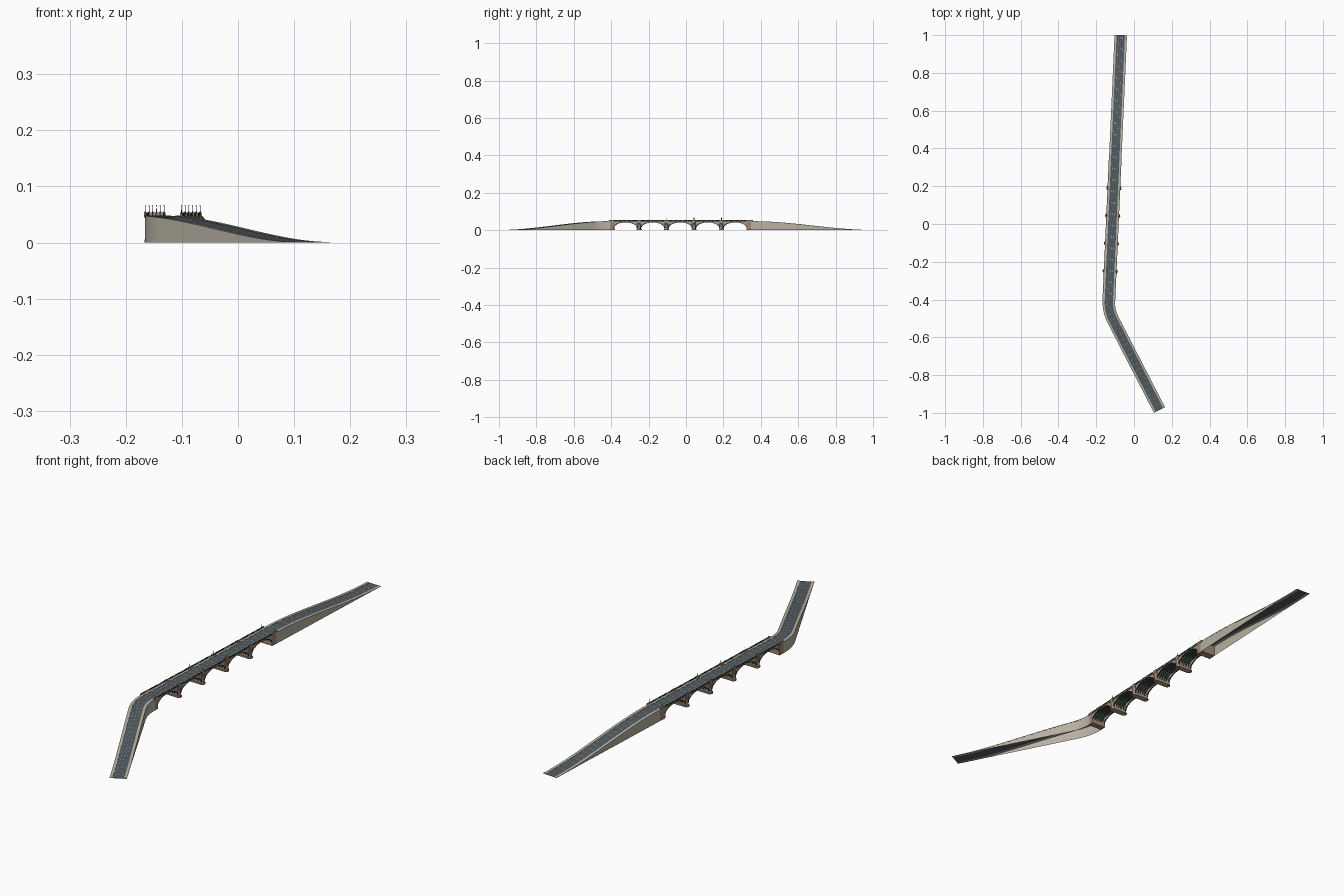
import bpy, bmesh, math
from mathutils import Vector, Matrix

if "Cube" in bpy.data.objects:
    bpy.data.objects.remove(bpy.data.objects["Cube"])

SLOPE = 0.045
FRAME = Matrix.Translation((-0.115, 0, 0)) @ Matrix.Rotation(-math.atan(SLOPE), 4, 'Z')
SOUTH, NORTH = -0.41, 0.357      # ends of the arched bridge

def mat(name, rgb):
    m = bpy.data.materials.new(name)
    m.diffuse_color = (*rgb, 1)
    m.use_nodes = True
    m.node_tree.nodes["Principled BSDF"].inputs["Base Color"].default_value = m.diffuse_color
    return m

ASPHALT = mat("asphalt", (0.085, 0.105, 0.12))
STONE = mat("pale_stone", (0.48, 0.45, 0.37))
TAN = mat("tan_stone", (0.42, 0.33, 0.25))
GRANITE = mat("pink_granite", (0.36, 0.23, 0.18))
IRON = mat("dark_green_iron", (0.03, 0.055, 0.04))
WHITE = mat("white_paint", (0.55, 0.57, 0.57))

def finish(name, bm, material, local=True, smooth=False):
    bmesh.ops.recalc_face_normals(bm, faces=bm.faces)
    me = bpy.data.meshes.new(name)
    bm.to_mesh(me)
    bm.free()
    ob = bpy.data.objects.new(name, me)
    bpy.context.collection.objects.link(ob)
    me.materials.append(material)
    if local:
        ob.matrix_world = FRAME
    if smooth:
        bpy.context.view_layer.objects.active = ob
        ob.select_set(True)
        bpy.ops.object.shade_smooth_by_angle(angle=math.radians(40))
        ob.select_set(False)
    return ob

def box(bm, x0, x1, y0, y1, z0, z1):
    m = Matrix.Translation(((x0 + x1) / 2, (y0 + y1) / 2, (z0 + z1) / 2)) @ \
        Matrix.Diagonal((x1 - x0, y1 - y0, z1 - z0, 1))
    bmesh.ops.create_cube(bm, size=1, matrix=m)

def prism(bm, poly, x0, x1):
    a = [bm.verts.new((x0, y, z)) for y, z in poly]
    b = [bm.verts.new((x1, y, z)) for y, z in poly]
    n = len(poly)
    bm.faces.new(a)
    bm.faces.new(b[::-1])
    for i in range(n):
        bm.faces.new((a[i], a[(i + 1) % n], b[(i + 1) % n], b[i]))

def lathe(bm, x, y, profile, sides):
    rings = [[bm.verts.new((x + r * math.cos(2 * math.pi * k / sides),
                            y + r * math.sin(2 * math.pi * k / sides), z))
              for k in range(sides)] for r, z in profile]
    for a, b in zip(rings, rings[1:]):
        for k in range(sides):
            bm.faces.new((a[k], a[(k + 1) % sides], b[(k + 1) % sides], b[k]))
    bm.faces.new(rings[0])
    bm.faces.new(rings[-1])

# Road centre line: long straight, rounded bend, short straight
north_end, corner, south_end = Vector((-0.07, 1)), Vector((-0.1355, -0.46)), Vector((0.135, -0.985))
b0 = corner + (north_end - corner).normalized() * 0.055
b1 = corner + (south_end - corner).normalized() * 0.055
pts = [north_end.lerp(b0, i / 140) for i in range(140)]
pts += [b0.lerp(corner, i / 12).lerp(corner.lerp(b1, i / 12), i / 12) for i in range(12)]
pts += [b1.lerp(south_end, i / 54) for i in range(55)]

def height(y):
    t = (y - NORTH) / (1 - NORTH) if y > 0 else (SOUTH - y) / (SOUTH + 0.985)
    t = min(max(t, 0), 1)
    return 0.001 + 0.047 * (1 - t * t * (3 - 2 * t))

stations = []
for i, p in enumerate(pts):
    d = (pts[min(i + 1, len(pts) - 1)] - pts[max(i - 1, 0)]).normalized()
    stations.append((p, Vector((-d.y, d.x)), height(p.y)))

def sweep(bm, section, sts, closed=True):
    """section: (offset, dz); dz None drops the point to the ground"""
    rows = []
    for p, n, z in sts:
        rows.append([bm.verts.new((*(p + n * o), 0 if dz is None else max(0, z + dz)))
                     for o, dz in section])
    m = len(section)
    for a, b in zip(rows, rows[1:]):
        for k in range(m if closed else m - 1):
            bm.faces.new((a[k], a[(k + 1) % m], b[(k + 1) % m], b[k]))
    if closed:
        bm.faces.new(rows[0])
        bm.faces.new(rows[-1])

# Roadway and footways
bm = bmesh.new()
sweep(bm, [(-.022, -.0008), (.022, -.0008), (.022, -.003), (-.022, -.003)], stations)
finish("roadway", bm, ASPHALT, False, True)
bm = bmesh.new()
for s in (-1, 1):
    sweep(bm, [(s * .022, 0), (s * .033, 0), (s * .033, -.003), (s * .022, -.003)], stations)
finish("footways", bm, STONE, False, True)

# Lane dashes
bm = bmesh.new()
for o in (-.011, 0, .011):
    for i in range(1, len(stations) - 2, 3):
        sweep(bm, [(o - .0005, -.0005), (o + .0005, -.0005)], stations[i:i + 2], False)
finish("lane_dashes", bm, WHITE, False)

# Ramp side walls, hollow underneath
ramps = ([s for s in stations if s[0].y > NORTH - .012], [s for s in stations if s[0].y < SOUTH + .012])
bm = bmesh.new()
for r in ramps:
    for s in (-1, 1):
        sweep(bm, [(s * .0325, -.001), (s * .0325, None)], r, False)
finish("ramp_walls", bm, STONE, False, True)

# Arches: outer spandrels, inner ribs and edge trim
centres = [-.324 + .1468 * i for i in range(5)]
def arc(c, a, h, n=20):
    return [(c + a * math.cos(math.pi * k / n), .012 + h * math.sin(math.pi * k / n)) for k in range(n + 1)]
outer, ribs, trim = bmesh.new(), bmesh.new(), bmesh.new()
for c in centres:
    web = [(c - .0734, .012), (c - .0734, .0455), (c + .0734, .0455), (c + .0734, .012)] + arc(c, .062, .030)
    for s in (-1, 1):
        prism(outer, web, s * .0285, s * .031)
        prism(trim, arc(c, .062, .0295) + arc(c, .0655, .032)[::-1], s * .028, s * .032)
    for x in (-.017, -.006, .006, .017):
        prism(ribs, web, x - .001, x + .001)
finish("spandrels", outer, TAN)
finish("arch_ribs", ribs, IRON)
finish("arch_trim", trim, IRON)

# Cornice under the deck
bm = bmesh.new()
for s in (-1, 1):
    box(bm, *sorted((s * .028, s * .0338)), SOUTH, NORTH, .0445, .0472)
finish("cornice", bm, TAN)

# Piers with columns at both faces
piers = [(a + b) / 2 for a, b in zip(centres, centres[1:])]
walls, cols = bmesh.new(), bmesh.new()
for y in piers:
    box(walls, -.028, .028, y - .009, y + .009, 0, .045)
    box(walls, -.029, .029, y - .0125, y + .0125, 0, .006)
    for s in (-1, 1):
        lathe(cols, s * .028, y, [(.0125, 0), (.0125, .005), (.0095, .007), (.0088, .027),
                                  (.0115, .031), (.0115, .034), (.009, .0345)], 16)
        box(cols, *sorted((s * .026, s * .0355)), y - .008, y + .008, .034, .0535)
finish("pier_walls", walls, TAN)
finish("pier_columns", cols, GRANITE, True, True)

# Abutments
bm = bmesh.new()
for y0, y1 in ((SOUTH, -.385), (.325, NORTH)):
    box(bm, -.0325, .0325, y0, y1, 0, .0455)
    for s in (-1, 1):
        box(bm, *sorted((s * .0305, s * .0338)), y0, y1, .0455, .0535)
finish("abutments", bm, GRANITE)

# Railings
bm = bmesh.new()
for s in (-1, 1):
    x0, x1 = sorted((s * .0315, s * .0332))
    box(bm, x0, x1, SOUTH, NORTH, .0475, .0495)
    box(bm, x0, x1, SOUTH, NORTH, .0522, .0535)
    n = 128
    for i in range(n):
        y = SOUTH + (NORTH - SOUTH) * (i + .5) / n
        box(bm, x0 + .0003, x1 - .0003, y - .0013, y + .0013, .0495, .0522)
finish("railings", bm, IRON)

# Lamp posts above piers and abutments
posts, globes = bmesh.new(), bmesh.new()
for y in [-.398] + piers + [.341]:
    for s in (-1, 1):
        lathe(posts, s * .0322, y, [(.0013, .0535), (.0012, .0548), (.0005, .0555), (.0004, .0645)], 8)
        bmesh.ops.create_icosphere(globes, subdivisions=1, radius=.0013,
                                   matrix=Matrix.Translation((s * .0322, y, .0655)))
finish("lamp_posts", posts, IRON)
finish("lamp_globes", globes, WHITE)
